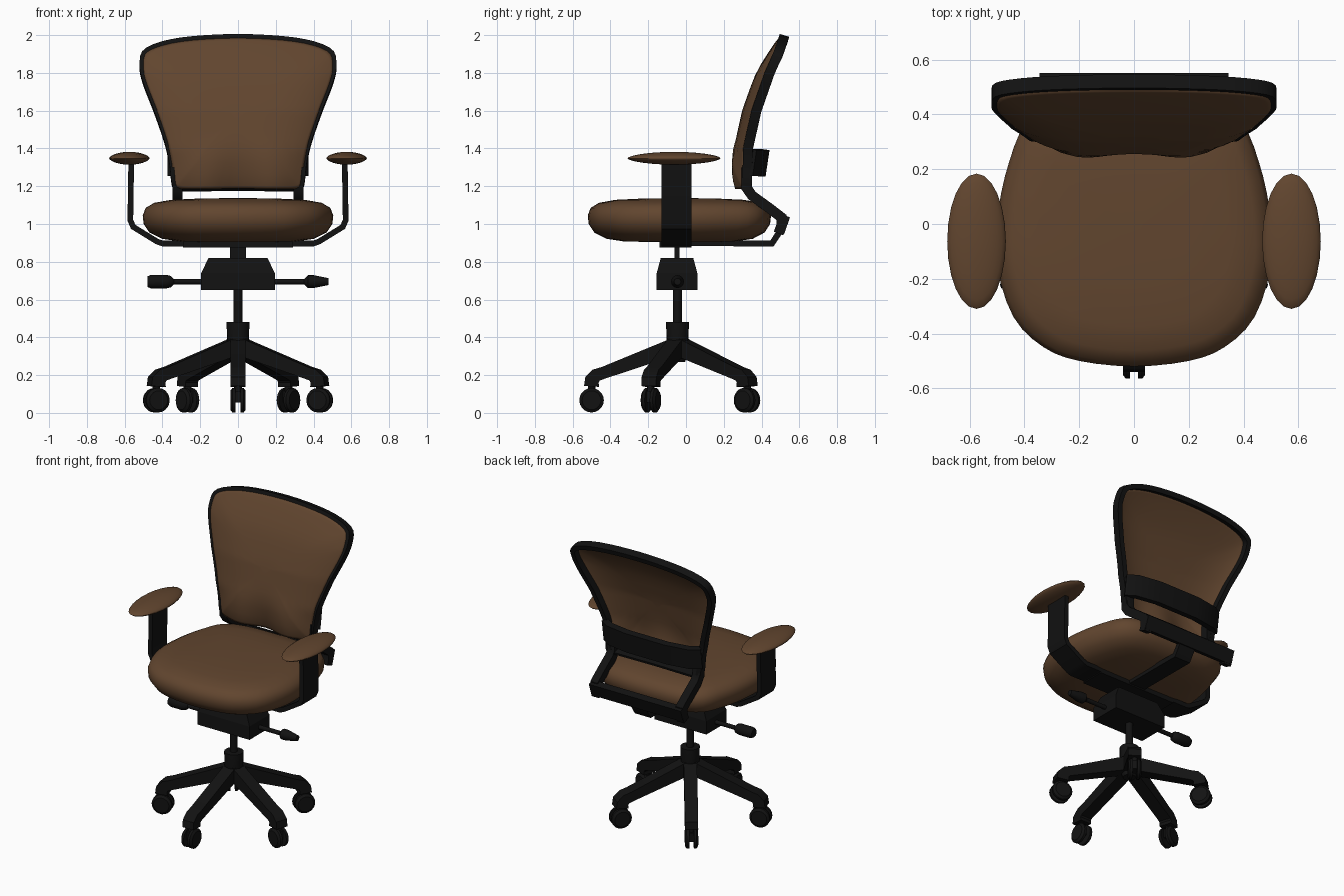
import bpy, bmesh, math
from mathutils import Vector as V, Matrix

if "Cube" in bpy.data.objects:
    bpy.data.objects.remove(bpy.data.objects["Cube"])

def material(name, col):
    m = bpy.data.materials.new(name)
    m.diffuse_color = (*col, 1)
    m.use_nodes = True
    m.node_tree.nodes["Principled BSDF"].inputs["Base Color"].default_value = m.diffuse_color
    return m

BROWN = material("brown_fabric", (0.12, 0.06, 0.028))
BLACK = material("black_plastic", (0.006, 0.006, 0.006))
CY = -0.045  # y of the column

def finish(name, bm, mat, angle=35):
    bmesh.ops.recalc_face_normals(bm, faces=bm.faces)
    me = bpy.data.meshes.new(name)
    bm.to_mesh(me)
    bm.free()
    me.shade_smooth()
    me.set_sharp_from_angle(angle=math.radians(angle))
    me.materials.append(mat)
    ob = bpy.data.objects.new(name, me)
    bpy.context.collection.objects.link(ob)
    return ob

def loft(name, loops, mat, caps=(True, True), angle=35, wrap=False):
    """Bridge equal-length closed loops of points."""
    bm = bmesh.new()
    rows = [[bm.verts.new(p) for p in l] for l in loops]
    n = len(rows[0])
    pairs = list(zip(rows, rows[1:])) + ([(rows[-1], rows[0])] if wrap else [])
    for a, b in pairs:
        for i in range(n):
            bm.faces.new((a[i], a[(i + 1) % n], b[(i + 1) % n], b[i]))
    if not wrap:
        for flag, r in zip(caps, (rows[0], rows[-1])):
            if flag:
                bm.faces.new(r)
    return finish(name, bm, mat, angle)

def sweep(name, pts, axis, half_a, half_n, mat=BLACK, closed=False):
    """Rectangular bar along pts: half_a along the fixed axis, half_n across it."""
    pts, axis, n = [V(p) for p in pts], V(axis).normalized(), len(pts)
    if not isinstance(half_n, list):
        half_n = [half_n] * n
    loops = []
    for i, p in enumerate(pts):
        a = pts[i - 1] if closed or i else p
        b = pts[(i + 1) % n] if closed or i < n - 1 else p
        d1, d2 = (p - a).normalized(), (b - p).normalized()
        t = (d1 + d2).normalized()
        nv = t.cross(axis).normalized() * half_n[i] / max(0.6, max(t.dot(d1), t.dot(d2)))
        av = axis * half_a
        loops.append([p + av + nv, p - av + nv, p - av - nv, p + av - nv])
    return loft(name, loops, mat, wrap=closed)

def rod(name, prof, origin, direction, seg=16):
    """Turned part: prof is (radius, distance along direction)."""
    q = V(direction).to_track_quat('Z', 'Y')
    return loft(name, [[V(origin) + q @ V((r * math.cos(k * math.tau / seg),
                r * math.sin(k * math.tau / seg), h)) for k in range(seg)] for r, h in prof], BLACK)

def box(name, x, y, z, top=1.0):
    cx, cy = sum(x) / 2, sum(y) / 2
    base = [(x[0], y[0]), (x[1], y[0]), (x[1], y[1]), (x[0], y[1])]
    return loft(name, [[(a, b, z[0]) for a, b in base],
                       [(cx + (a - cx) * top, cy + (b - cy) * top, z[1]) for a, b in base]], BLACK)

def outline(half, sub=4):
    """Mirror a half outline across x = 0 and smooth it as a closed spline."""
    p = [V(a) for a in half] + [V((-a[0], a[1])) for a in half[-2:0:-1]]
    n, out = len(p), []
    for i in range(n):
        a, b, c, d = p[i - 1], p[i], p[(i + 1) % n], p[(i + 2) % n]
        for k in range(sub):
            t = k / sub
            out.append(0.5 * (2 * b + (c - a) * t + (2 * a - 5 * b + 4 * c - d) * t * t
                              + (3 * b - a - 3 * c + d) * t ** 3))
    return out

def lerp_table(tab, z):
    for (z0, y0), (z1, y1) in zip(tab, tab[1:]):
        if z <= z1:
            break
    return y0 + (y1 - y0) * (z - z0) / (z1 - z0)

# Seat cushion
plan = outline([(0, -0.52), (0.2, -0.5), (0.33, -0.45), (0.44, -0.34), (0.5, -0.15), (0.495, 0.05),
                (0.455, 0.23), (0.39, 0.37), (0.25, 0.435), (0, 0.45)], 3)
layers = [(0.3, 0.905), (0.6, 0.907), (0.8, 0.922), (0.93, 0.955), (0.99, 1.0), (1.0, 1.045),
          (0.97, 1.085), (0.88, 1.112), (0.7, 1.128), (0.4, 1.135), (0.1, 1.137)]
loft("seat", [[(p.x * s, -0.03 + (p.y + 0.03) * s, z) for p in plan] for s, z in layers], BROWN, angle=60)

# Backrest panel, bulging forward, and its frame
BACK = [(1.17, 0.315), (1.4, 0.32), (1.6, 0.365), (1.8, 0.435), (1.9, 0.48), (2.0, 0.515)]
rim = outline([(0, 1.19), (0.2, 1.188), (0.31, 1.19), (0.335, 1.215), (0.348, 1.32), (0.375, 1.44),
               (0.43, 1.6), (0.488, 1.75), (0.505, 1.84), (0.475, 1.915), (0.3, 1.965), (0, 1.983)])

def panel_point(p, s):
    x, z = p.x * s, 1.58 + (p.y - 1.58) * s
    bulge = 0.05 * (1 - s ** 4)
    low = max(0, 1 - (z - 1.18) / 0.25)
    wave = low * (0.04 * math.sin(min(1, abs(x) / 0.34) * math.pi) ** 2)
    return (x, lerp_table(BACK, z) - 0.01 - bulge - wave, z)

panel = loft("back_panel", [[panel_point(p, s) for p in rim]
             for s in (1, 0.96, 0.9, 0.8, 0.65, 0.5, 0.35, 0.2, 0.08)], BROWN, caps=(False, True), angle=60)
mod = panel.modifiers.new("thickness", 'SOLIDIFY')
mod.thickness = 0.015
mod.offset = 0
sweep("back_frame", [(p.x, lerp_table(BACK, p.y) + 0.008, p.y) for p in rim], (0, -1, 0.3), 0.026,
      [0.008 if p.y < 1.2 else 0.016 for p in rim], closed=True)

# Lumbar band across the back of the frame
sweep("lumbar_band", [(x, y, 1.325) for x, y in
      ((-0.36, 0.345), (-0.3, 0.385), (-0.15, 0.41), (0.15, 0.41), (0.3, 0.385), (0.36, 0.345))],
      (0, 0.15, 1), 0.07, 0.022)

# Back support: two side bars, a cross bar and a spine under the seat
for sx in (-1, 1):
    sweep("back_side_bar", [(sx * 0.32, y, z) for y, z in
          ((0.322, 1.3), (0.322, 1.19), (0.35, 1.15), (0.44, 1.085), (0.505, 1.035), (0.505, 0.99), (0.49, 0.95))],
          (1, 0, 0), 0.027, 0.027)
sweep("back_cross_bar", [(-0.345, 0.515, 1.0), (0.345, 0.515, 1.0)], (0, 0.35, 1), 0.045, 0.022)
sweep("back_spine", [(0, 0.51, 1.01), (0, 0.49, 0.95), (0, 0.455, 0.897), (0, -0.05, 0.9)],
      (1, 0, 0), 0.06, 0.016)

# Armrests: pad and bent support strap
for sx in (-1, 1):
    bm = bmesh.new()
    bmesh.ops.create_uvsphere(bm, u_segments=24, v_segments=12, radius=1)
    for v in bm.verts:
        v.co.z = math.copysign(abs(v.co.z) ** 1.2, v.co.z)
    bm.transform(Matrix.Translation((sx * 0.575, -0.063, 1.348)) @ Matrix.Diagonal((0.107, 0.247, 0.034, 1)))
    finish("arm_pad", bm, BROWN, 60)
    sweep("arm_support", [(sx * x, -0.05, z) for x, z in
          ((0.565, 1.345), (0.57, 1.02), (0.555, 0.985), (0.43, 0.908), (0.4, 0.897), (0, 0.897))],
          (0, 1, 0), 0.08, 0.015)
box("seat_plate", (-0.29, 0.29), (-0.14, 0.03), (0.875, 0.912))

# Tilt mechanism, column and levers
box("column_neck", (-0.042, 0.042), (-0.06, -0.035), (0.8, 0.89))
box("mechanism_base", (-0.195, 0.195), (-0.155, 0.06), (0.65, 0.74))
box("mechanism_top", (-0.195, 0.195), (-0.155, 0.06), (0.74, 0.82), 0.8)
rod("gas_column", [(0.023, 0.4), (0.023, 0.7)], (0, CY, 0), (0, 0, 1))
rod("lever_left", [(0.014, 0.1), (0.014, 0.34), (0.03, 0.355), (0.036, 0.38), (0.036, 0.46), (0.028, 0.48)],
    (0, CY, 0.695), (-1, 0, 0))
rod("lever_right", [(0.014, 0.1), (0.014, 0.35), (0.034, 0.37), (0.034, 0.4), (0.018, 0.48)],
    (0, CY, 0.695), (1, 0, 0))

# Five-star base with twin-wheel casters
rod("base_hub", [(0.04, 0.27), (0.058, 0.32), (0.06, 0.48)], (0, CY, 0), (0, 0, 1))
for k in range(5):
    ang = math.radians(-90 + 72 * k)
    d, t, c = V((math.cos(ang), math.sin(ang), 0)), V((-math.sin(ang), math.cos(ang), 0)), V((0, CY, 0))
    at = lambda r, z: c + d * r + V((0, 0, z))
    sweep("base_leg", [at(0.02, 0.35), at(0.39, 0.213), at(0.43, 0.2), at(0.453, 0.175), at(0.455, 0.14)],
          t, 0.041, [0.046, 0.032, 0.033, 0.036, 0.04])
    rod("caster_stem", [(0.02, 0.06), (0.02, 0.16)], at(0.455, 0), (0, 0, 1), 12)
    sweep("caster_bridge", [at(0.455, 0.055), at(0.455, 0.115)], t, 0.025, 0.03)
    for s in (-1, 1):
        rod("caster_wheel", [(0.065, 0.014), (0.065, 0.03), (0.05, 0.041)], at(0.455, 0.067), t * s, 20)
